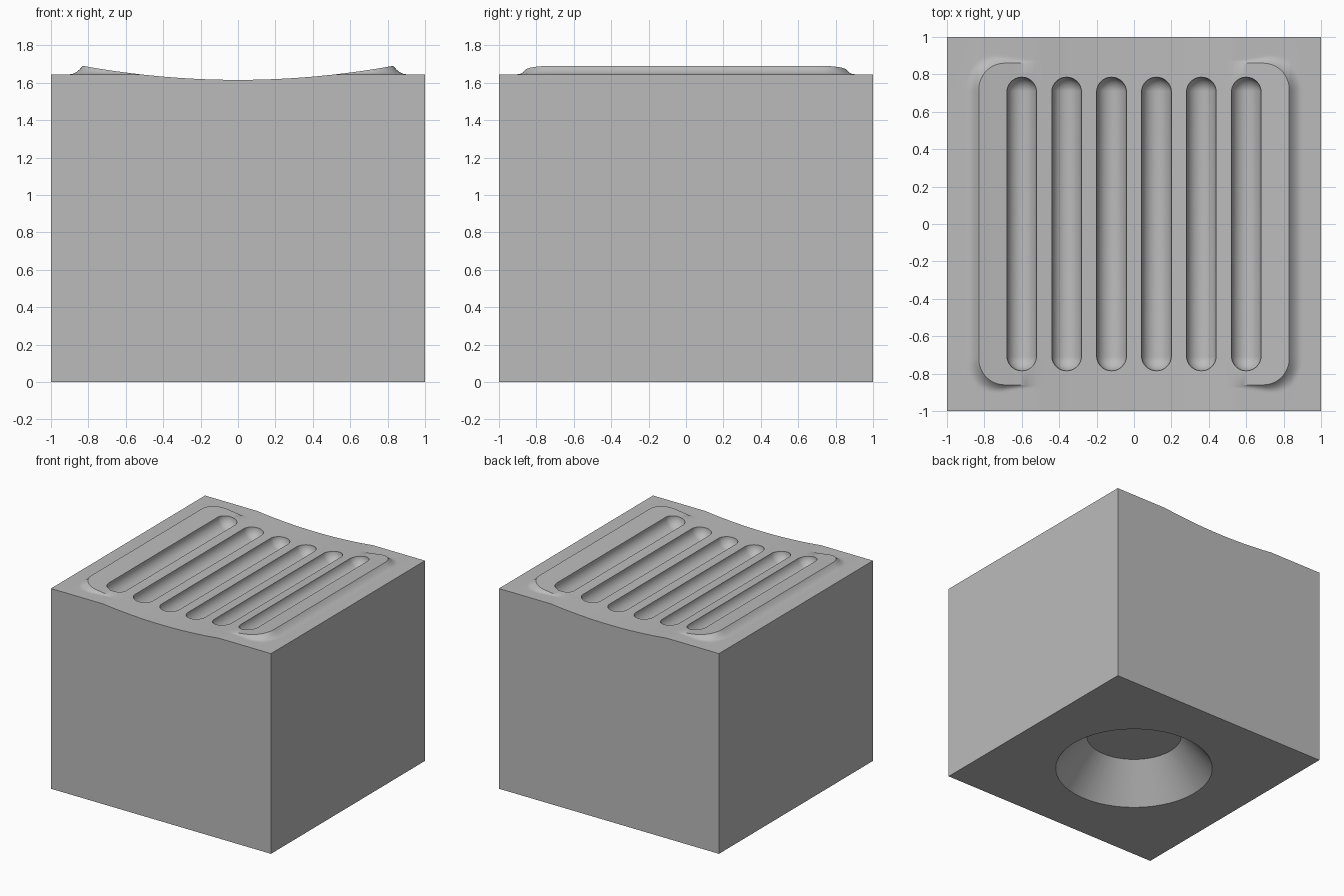
import bpy, bmesh, math
from mathutils import Matrix

cube = bpy.data.objects.get("Cube")
if cube:
    bpy.data.objects.remove(cube)

grey = bpy.data.materials.new("plain grey")
grey.use_nodes = True
colour = (0.5, 0.5, 0.5, 1)
grey.diffuse_color = colour
grey.node_tree.nodes["Principled BSDF"].inputs["Base Color"].default_value = colour

RIM = 1.645             # height of the flat border
PAD_X, PAD_Y, R = 0.83, 0.86, 0.14   # raised pad outline
SKIRT = 0.07            # width of the flare round the pad
CX, CY = PAD_X - R, PAD_Y - R


def dish(x):
    return 1.615 + 0.075 * (x / PAD_X) ** 2


def top_height(x, y):
    """Dished pad that flares down to the flat border."""
    dx, dy = max(abs(x) - CX, 0), max(abs(y) - CY, 0)
    d = math.hypot(dx, dy) - R
    z = dish(min(abs(x), PAD_X))
    if d <= 1e-6 or z <= RIM:
        return z
    rise = z - RIM
    t = min(d / (SKIRT * rise / 0.045), 1)
    return RIM + rise * (1 - t) ** 2


def make_object(name, bm):
    bmesh.ops.recalc_face_normals(bm, faces=bm.faces)
    mesh = bpy.data.meshes.new(name)
    bm.to_mesh(mesh)
    bm.free()
    mesh.materials.append(grey)
    ob = bpy.data.objects.new(name, mesh)
    bpy.context.collection.objects.link(ob)
    return ob


def spread(a, b, n):
    return [a + (b - a) * i / n for i in range(n)]


# Block: columns follow the pad outline so its edge stays clean
crease = PAD_X * math.sqrt((RIM - 1.615) / 0.075)
half = spread(0, crease, 12) + spread(crease, CX, 6)
half += [CX + R * math.sin(i * math.pi / 24) for i in range(12)]
half += spread(PAD_X, PAD_X + SKIRT, 8) + [PAD_X + SKIRT, 1]
columns = [-x for x in reversed(half[1:])] + half

bm = bmesh.new()
grid = []
for x in columns:
    dx = max(abs(x) - CX, 0)
    inner = CY + math.sqrt(max(R * R - dx * dx, 0))
    outer = CY + math.sqrt(max((R + SKIRT) ** 2 - dx * dx, 0)) + 0.004
    rows = [CY - 0.01] + spread(inner, outer, 8) + [outer, 1]
    rows = [-y for y in reversed(rows)] + rows
    grid.append([bm.verts.new((x, y, top_height(x, y))) for y in rows])
for a, b in zip(grid, grid[1:]):
    for i in range(len(a) - 1):
        bm.faces.new((a[i], b[i], b[i + 1], a[i + 1]))
rim_edges = [e for e in bm.edges if e.is_boundary]
walls = bmesh.ops.extrude_edge_only(bm, edges=rim_edges)["geom"]
for v in walls:
    if isinstance(v, bmesh.types.BMVert):
        v.co.z = 0
bmesh.ops.holes_fill(bm, edges=[e for e in bm.edges if e.is_boundary], sides=0)
block = make_object("block", bm)


def cut(cutter):
    mod = block.modifiers.new("cut", 'BOOLEAN')
    mod.operation = 'DIFFERENCE'
    mod.solver = 'EXACT'
    mod.object = cutter
    bpy.context.view_layer.objects.active = block
    bpy.ops.object.modifier_apply(modifier=mod.name)
    bpy.data.objects.remove(cutter)


# Six round-ended grooves
for i in range(6):
    x = -0.6 + 0.24 * i
    bm = bmesh.new()
    bmesh.ops.create_uvsphere(bm, u_segments=48, v_segments=25, radius=0.08,
                              matrix=Matrix.Rotation(math.pi / 2, 4, 'X'))
    for v in bm.verts:
        v.co.y += math.copysign(0.705, v.co.y)
        v.co.x += x
        v.co.z += dish(x)
    cut(make_object("groove_cutter", bm))

# Tapered recess underneath
bm = bmesh.new()
bottom, ceiling, depth, extra = 0.595, 0.36, 0.285, 0.1
bmesh.ops.create_cone(bm, cap_ends=True, segments=96,
                      radius1=bottom + extra * (bottom - ceiling) / depth,
                      radius2=ceiling, depth=depth + extra,
                      matrix=Matrix.Translation((0, 0, (depth - extra) / 2)))
cut(make_object("recess_cutter", bm))

bpy.ops.object.select_all(action='DESELECT')
block.select_set(True)
bpy.context.view_layer.objects.active = block
bpy.ops.object.shade_smooth_by_angle(angle=math.radians(30))
